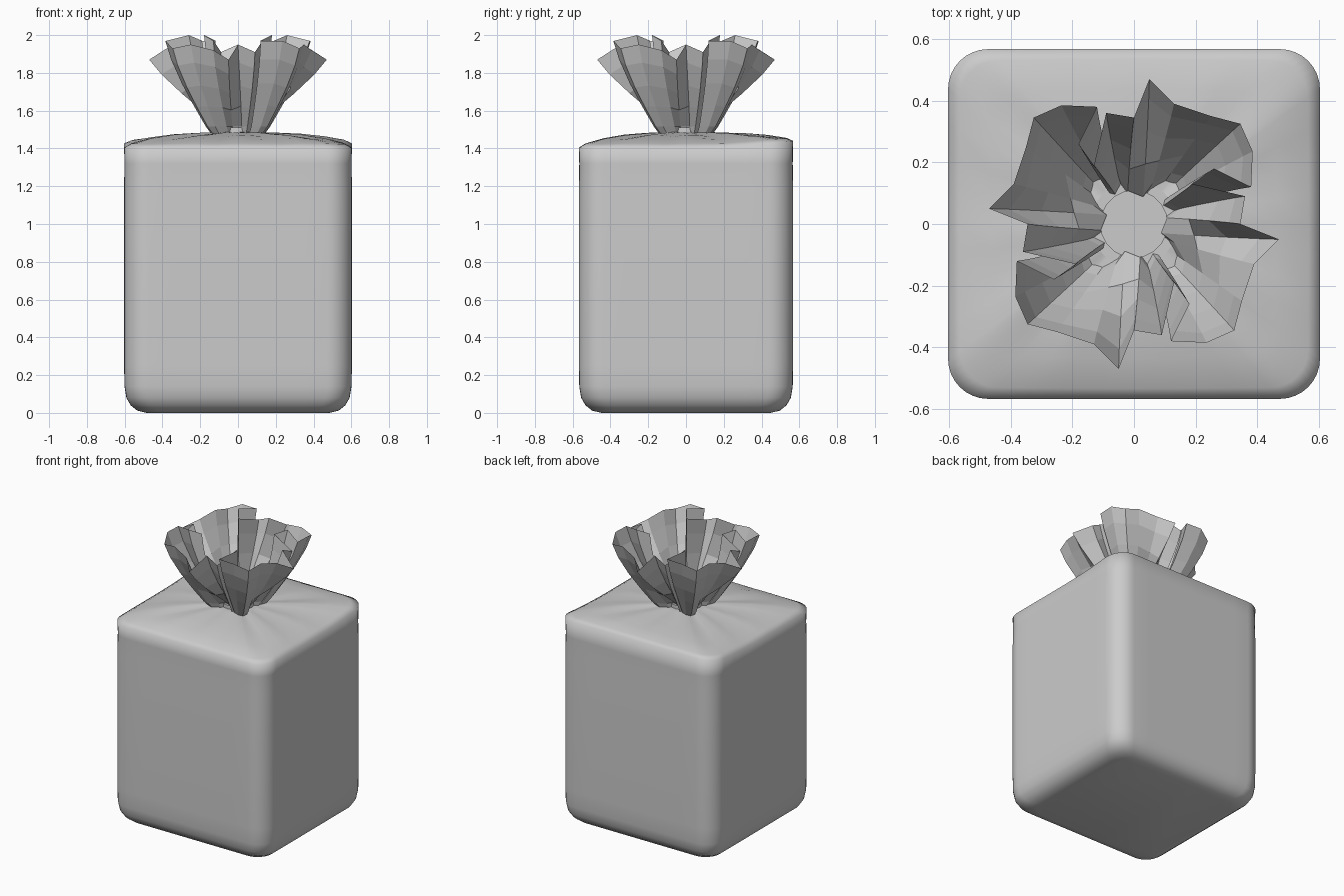
import bpy, bmesh, math
from mathutils import Vector

if "Cube" in bpy.data.objects:
    bpy.data.objects.remove(bpy.data.objects["Cube"])


def make(name, bm):
    bmesh.ops.recalc_face_normals(bm, faces=bm.faces)
    me = bpy.data.meshes.new(name)
    bm.to_mesh(me)
    bm.free()
    ob = bpy.data.objects.new(name, me)
    bpy.context.collection.objects.link(ob)
    return ob


def loft(rings, cap_first=False, cap_last=False):
    bm = bmesh.new()
    vs = [[bm.verts.new(p) for p in r] for r in rings]
    n = len(rings[0])
    for a, b in zip(vs, vs[1:]):
        for i in range(n):
            j = (i + 1) % n
            bm.faces.new((a[i], a[j], b[j], b[i]))
    if cap_first:
        bm.faces.new(vs[0])
    if cap_last:
        bm.faces.new(vs[-1])
    return bm


def section(hx, hy, r, arc=8, side=8):
    """Rounded rectangle, counter-clockwise from the right side."""
    corners = []
    for k, (sx, sy) in enumerate([(1, 1), (-1, 1), (-1, -1), (1, -1)]):
        for i in range(arc + 1):
            a = math.pi / 2 * (k + i / arc)
            corners.append(Vector((sx * (hx - r) + r * math.cos(a), sy * (hy - r) + r * math.sin(a))))
    pts = []
    for i, p in enumerate(corners):
        pts.append(p)
        if i % (arc + 1) == arc:
            q = corners[(i + 1) % len(corners)]
            pts += [p.lerp(q, s / side) for s in range(1, side)]
    return pts


# Filled bag body: rounded base, straight walls, drawn-in top
HX, HY, R = 0.603, 0.567, 0.13
rings = []
for inset, z in [(0.12, 0.0), (0.07, 0.012), (0.035, 0.04), (0.012, 0.08), (0.002, 0.14),
                 (0, 0.25), (0, 0.7), (0, 1.2), (0.002, 1.32)]:
    rings.append([(p.x, p.y, z) for p in section(HX - inset, HY - inset, R - inset * 0.3)])
outer = section(HX, HY, R)
for t, z in [(0.0, 1.405), (0.08, 1.425), (0.3, 1.45), (0.55, 1.468), (0.8, 1.478), (1.0, 1.485)]:
    ring = []
    for p in outer:
        a = math.atan2(p.y, p.x)
        q = p.lerp(Vector((math.cos(a), math.sin(a))) * 0.14, t)
        crease = 0.010 * math.sin(12 * a + 0.6) * t * (1.1 - t) * 2
        lift = 0.035 * max(0, p.y / HY) ** 2 * (1 - t) ** 2
        ring.append((q.x, q.y, z + crease + lift))
    rings.append(ring)
body = make("bag_body", loft(rings, True, True))
for f in body.data.polygons:
    f.use_smooth = True
body.data.polygons[-1].use_smooth = False

# Gathered ruffle: one quarter of the folds, (rim x, y, z, base x, y), turned four times
folds = [
    (0.05, 0.47, 1.87, 0.03, 0.09),
    (0.13, 0.39, 1.92, 0.06, 0.13),
    (0.25, 0.35, 1.95, 0.12, 0.165),
    (0.345, 0.325, 1.93, 0.16, 0.155),
    (0.385, 0.235, 1.97, 0.17, 0.12),
    (0.38, 0.12, 1.97, 0.15, 0.07),
    (0.26, 0.18, 2.00, 0.115, 0.09),
    (0.19, 0.13, 1.97, 0.11, 0.07),
    (0.36, 0.09, 1.91, 0.15, 0.05),
    (0.345, 0.0, 1.95, 0.11, 0.02),
]
levels = [[] for _ in range(6)]
for k in range(4):
    c, s = [(1, 0), (0, -1), (-1, 0), (0, 1)][k]
    turn = lambda v: (v.x * c - v.y * s, v.x * s + v.y * c, v.z)
    for x, y, z, bx, by in folds:
        base, rim = Vector((bx, by, 1.515)), Vector((x, y, z))
        levels[0].append(turn(Vector((bx * 0.8, by * 0.8, 1.47))))
        for i, t in enumerate([0, 0.25, 0.5, 0.78, 1]):
            p = base.lerp(rim, t)
            out = 1 + 0.28 * t * (1 - t)
            levels[i + 1].append(turn(Vector((p.x * out, p.y * out, p.z))))
make("gathered_ruffle", loft(levels))

# Tied neck under the ruffle
bpy.ops.mesh.primitive_cylinder_add(vertices=20, radius=0.11, depth=0.05, location=(0, 0, 1.485))
bpy.context.object.name = "tied_neck"
